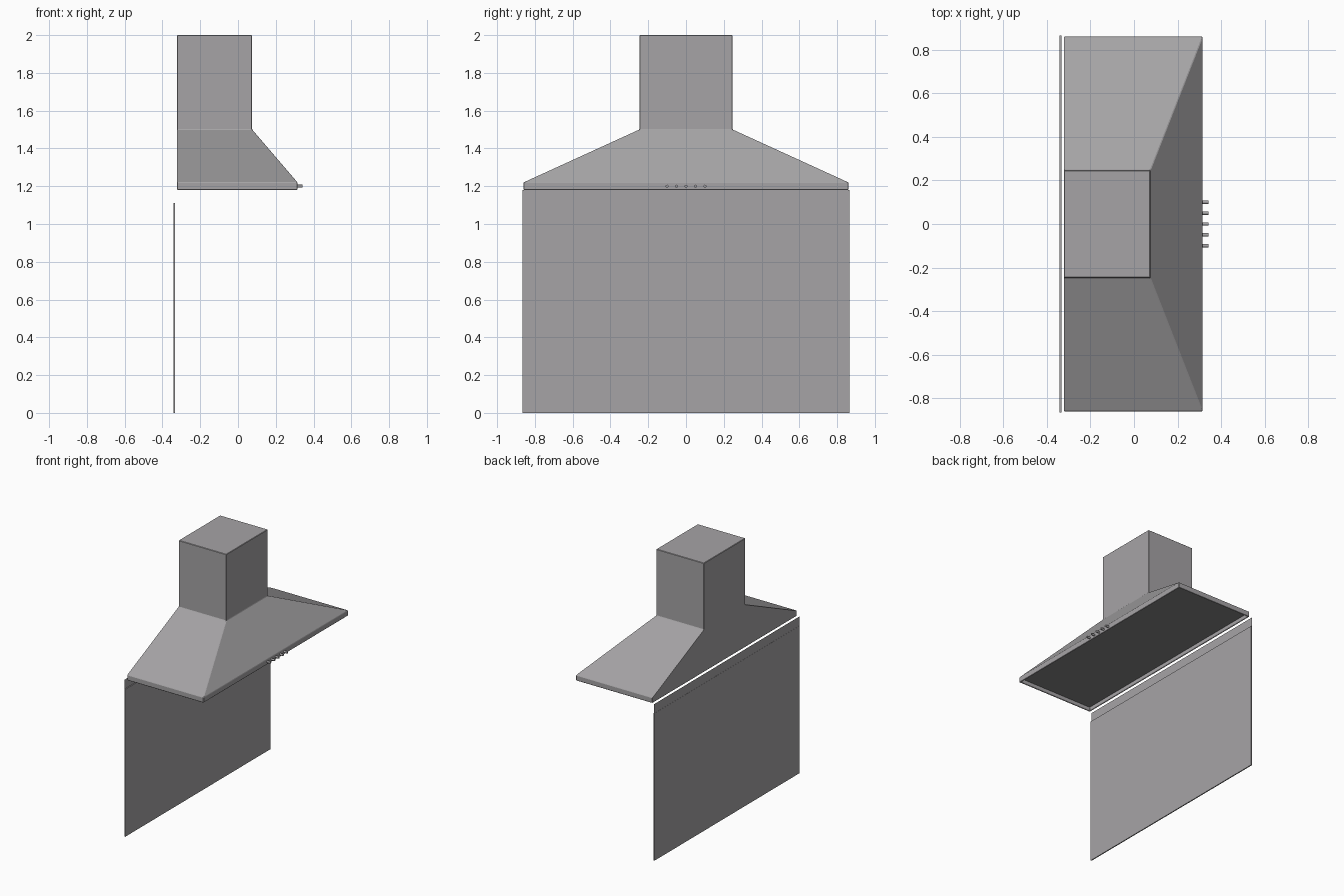
import bpy, bmesh, math

if "Cube" in bpy.data.objects:
    bpy.data.objects.remove(bpy.data.objects["Cube"])


def material(name, c):
    m = bpy.data.materials.new(name)
    m.diffuse_color = (*c, 1)
    m.use_nodes = True
    m.node_tree.nodes["Principled BSDF"].inputs["Base Color"].default_value = m.diffuse_color
    return m


steel = material("steel_grey", (0.38, 0.37, 0.38))
dark = material("filter_dark_grey", (0.23, 0.23, 0.23))


def add_object(name, bm, mat):
    bmesh.ops.recalc_face_normals(bm, faces=bm.faces)
    mesh = bpy.data.meshes.new(name)
    bm.to_mesh(mesh)
    bm.free()
    mesh.materials.append(mat)
    ob = bpy.data.objects.new(name, mesh)
    bpy.context.collection.objects.link(ob)
    return ob


def rect(bm, x0, x1, y, z):
    return [bm.verts.new(p) for p in
            ((x0, -y, z), (x1, -y, z), (x1, y, z), (x0, y, z))]


def loft(name, rings, mat):
    """Skin stacked rectangles (x0, x1, half_y, z) and cap both ends."""
    bm = bmesh.new()
    loops = [rect(bm, *r) for r in rings]
    for a, b in zip(loops, loops[1:]):
        for i in range(4):
            j = (i + 1) % 4
            bm.faces.new((a[i], a[j], b[j], b[i]))
    bm.faces.new(loops[0])
    bm.faces.new(loops[-1])
    return add_object(name, bm, mat)


# Hood and chimney: recessed underside, rim, sloped canopy, duct
BACK, FRONT, HALF = -0.322, 0.315, 0.86
T = 0.008
hood = loft("hood_and_duct", [
    (BACK + T, FRONT - T, HALF - T, 1.215),
    (BACK + T, FRONT - T, HALF - T, 1.18),
    (BACK, FRONT, HALF, 1.18),
    (BACK, FRONT, HALF, 1.22),
    (BACK, 0.075, 0.247, 1.50),
    (BACK, 0.075, 0.247, 2.00)], steel)
bevel = hood.modifiers.new("soft_edges", 'BEVEL')
bevel.width = 0.003
bevel.segments = 1
bevel.limit_method = 'ANGLE'
bevel.angle_limit = math.radians(25)

# Filter panel inside the recess
loft("filter_panel", [(BACK + T, FRONT - T, HALF - T, 1.211),
                      (BACK + T, FRONT - T, HALF - T, 1.214)], dark)

# Backsplash with a paper-thin upper strip
loft("backsplash", [(-0.342, -0.334, 0.865, 0.0),
                    (-0.342, -0.334, 0.865, 1.11)], steel)
bm = bmesh.new()
bm.faces.new([bm.verts.new((-0.341, y, z)) for y, z in
              ((-0.865, 1.11), (0.865, 1.11), (0.865, 1.18), (-0.865, 1.18))])
add_object("backsplash_strip", bm, steel)

# Control buttons along the front rim
for i in range(5):
    bpy.ops.mesh.primitive_cylinder_add(
        vertices=16, radius=0.008, depth=0.030,
        location=(0.327, -0.1 + 0.05 * i, 1.20), rotation=(0, math.pi / 2, 0))
    knob = bpy.context.object
    knob.name = f"control_button_{i + 1}"
    knob.data.materials.append(steel)
    bpy.ops.object.shade_smooth_by_angle(angle=math.radians(30))
